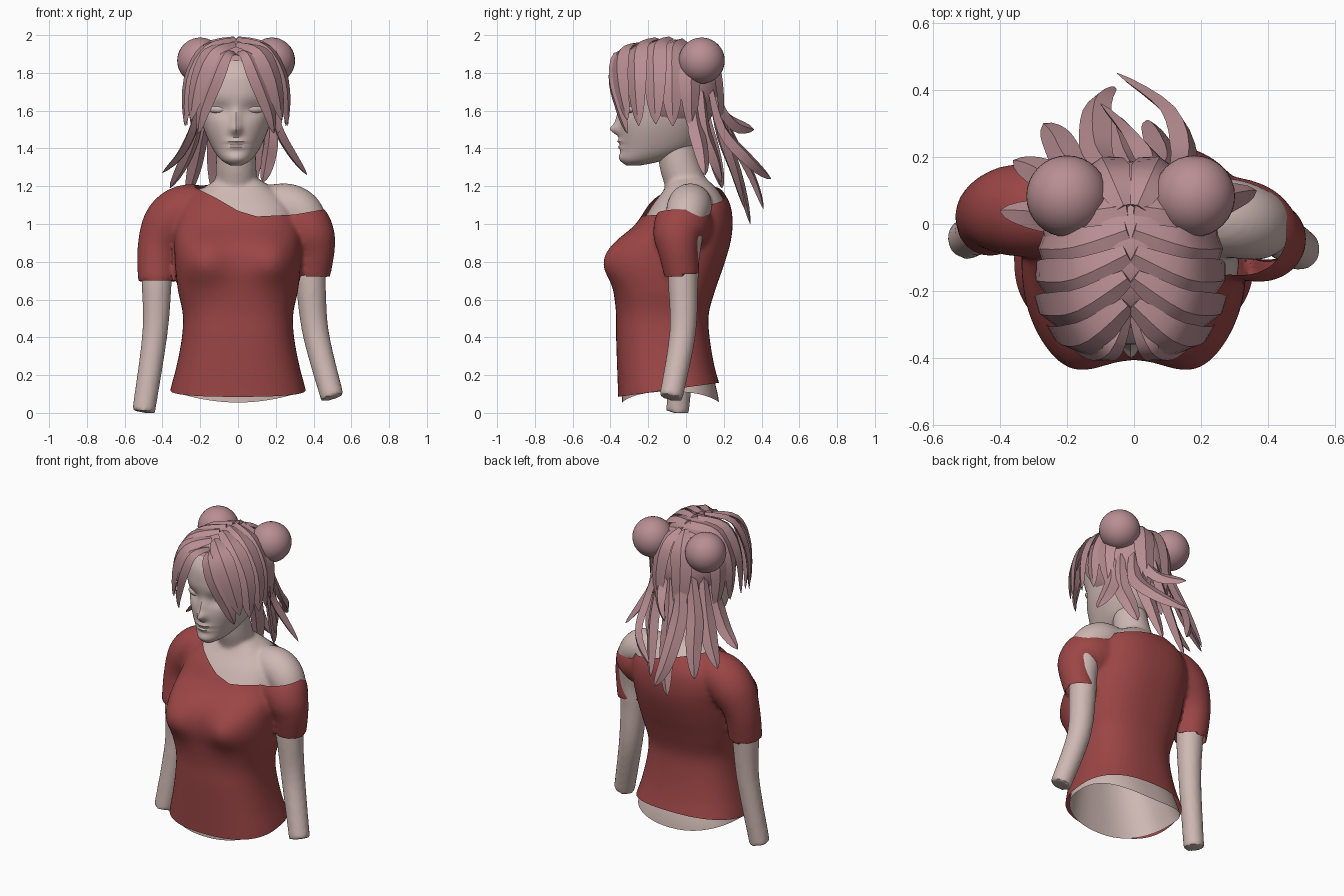
import bpy, bmesh
from math import cos, sin, pi, exp, copysign
from mathutils import Vector

if "Cube" in bpy.data.objects:
    bpy.data.objects.remove(bpy.data.objects["Cube"])

CX = -0.01  # head centre line

def material(name, rgb):
    m = bpy.data.materials.new(name)
    m.diffuse_color = (*rgb, 1)
    m.use_nodes = True
    m.node_tree.nodes["Principled BSDF"].inputs["Base Color"].default_value = m.diffuse_color
    return m

SKIN = material("skin", (0.62, 0.48, 0.45))
RED = material("red_cloth", (0.33, 0.06, 0.06))
HAIR = material("hair", (0.48, 0.27, 0.29))

def spline(rows, n=6):
    """Catmull-Rom interpolation of number tuples."""
    out = []
    for i in range(len(rows) - 1):
        a, b, c, d = rows[max(i - 1, 0)], rows[i], rows[i + 1], rows[min(i + 2, len(rows) - 1)]
        for t in (k / n for k in range(n)):
            out.append([q + 0.5 * t * (r - p + t * (2 * p - 5 * q + 4 * r - s + t * (3 * (q - r) + s - p)))
                        for p, q, r, s in zip(a, b, c, d)])
    return out + [list(rows[-1])]

def add_rings(bm, rings):
    """Bridge a list of rings and cap both ends."""
    vs = [[bm.verts.new(p) for p in r] for r in rings]
    for a, b in zip(vs, vs[1:]):
        for i in range(len(a)):
            j = (i + 1) % len(a)
            bm.faces.new((a[i], a[j], b[j], b[i]))
    bm.faces.new(vs[0][::-1])
    bm.faces.new(vs[-1])

def loft_rings(rows, cx=0, power=2.5, seg=64, n=6):
    """Rows of (z, half width, front y, back y) to superellipse rings."""
    rings = []
    for z, w, f, b in spline(rows, n):
        ring = []
        for i in range(seg):
            c, s = cos(2 * pi * i / seg), sin(2 * pi * i / seg)
            x, y = (copysign(abs(k) ** (2 / power), k) for k in (c, s))
            ring.append(Vector((cx + w * x, (f + b) / 2 + (b - f) / 2 * y, z)))
        rings.append(ring)
    return rings

def tube_rings(rows, seg=24):
    """Rows of (x, y, z, radius) to circles across the path."""
    pts = spline(rows)
    rings = []
    for i, p in enumerate(pts):
        t = (Vector(pts[min(i + 1, len(pts) - 1)][:3]) - Vector(pts[max(i - 1, 0)][:3])).normalized()
        u = t.cross(Vector((0, 1, 0))).normalized()
        v = t.cross(u)
        rings.append([Vector(p[:3]) + p[3] * (u * cos(2 * pi * k / seg) + v * sin(2 * pi * k / seg))
                      for k in range(seg)])
    return rings

def make(name, ring_sets, mat, voxel=0, smooth=6):
    """Mesh object from closed ring sets, optionally fused into one skin."""
    bm = bmesh.new()
    for rings in ring_sets:
        add_rings(bm, rings)
    bmesh.ops.recalc_face_normals(bm, faces=bm.faces)
    ob = bpy.data.objects.new(name, bpy.data.meshes.new(name))
    bm.to_mesh(ob.data)
    bpy.context.collection.objects.link(ob)
    if voxel:
        r = ob.modifiers.new("fuse", 'REMESH')
        r.mode, r.voxel_size = 'VOXEL', voxel
        s = ob.modifiers.new("soften", 'SMOOTH')
        s.factor, s.iterations = 0.5, smooth
        dg = bpy.context.evaluated_depsgraph_get()
        ob.data = bpy.data.meshes.new_from_object(ob.evaluated_get(dg))
        ob.modifiers.clear()
    ob.data.materials.clear()
    ob.data.materials.append(mat)
    return ob

def trim(ob, height, above):
    """Cut the mesh along the surface z = height(x, y)."""
    bm = bmesh.new()
    bm.from_mesh(ob.data)
    for v in bm.verts:
        v.co.z -= height(v.co.x, v.co.y)
    bmesh.ops.bisect_plane(bm, geom=bm.verts[:] + bm.edges[:] + bm.faces[:], plane_co=(0, 0, 0),
                           plane_no=(0, 0, 1), clear_outer=above, clear_inner=not above)
    for v in bm.verts:
        v.co.z += height(v.co.x, v.co.y)
    bm.to_mesh(ob.data)

def clamp(t):
    return min(1, max(0, t))

def bell(a, b):
    return exp(-(a * a + b * b) / 2)

def lookup(tab, x):
    for (a, p), (b, q) in zip(tab, tab[1:]):
        if x <= b:
            return p + (q - p) * max(0, (x - a) / (b - a))
    return tab[-1][1]

# shirt: torso with bust, plus two sleeves
TORSO = [(-.05, .38, -.36, .21), (.1, .363, -.36, .19), (.25, .325, -.365, .15), (.4, .297, -.37, .125),
         (.52, .292, -.37, .12), (.65, .318, -.38, .155), (.78, .333, -.385, .2), (.9, .337, -.36, .235),
         (1.0, .33, -.265, .247), (1.1, .3, -.2, .235), (1.18, .22, -.14, .19), (1.24, .13, -.11, .13)]
torso = loft_rings(TORSO)
for p in (p for ring in torso for p in ring if p.y < -0.08):
    p.y -= .08 * sum(bell((p.x - s * .2) / .1, (p.z - .8) / .088) for s in (-1, 1))
sleeve_covered = [(-.15, .04, 1.08, .12), (-.28, .04, 1.07, .138), (-.37, .04, 1.0, .135),
                  (-.425, .03, .87, .108), (-.43, 0, .69, .1)]
sleeve_dropped = [(.2, .02, 1.0, .14), (.33, -.02, .99, .15), (.385, -.045, .94, .13),
                  (.405, -.04, .86, .108), (.395, -.02, .72, .092)]
shirt = make("shirt", [torso, tube_rings(sleeve_covered), tube_rings(sleeve_dropped)], RED, 0.013, 6)
FRONT_NECK = [(-.32, 1.4), (-.24, 1.2), (-.12, 1.14), (0, 1.07), (.1, 1.04), (.3, 1.05), (.47, 1.08)]
BACK_NECK = [(-.32, 1.4), (-.22, 1.22), (0, 1.17), (.2, 1.12), (.42, 1.07)]

def neckline(x, y):
    k = clamp((y + .02) / .12)
    return lookup(FRONT_NECK, x) * (1 - k) + lookup(BACK_NECK, x) * k

trim(shirt, neckline, True)
trim(shirt, lambda x, y: .085 + .075 * clamp((y + .36) / .54), False)
# open the sleeve ends and level their hems
bm = bmesh.new()
bm.from_mesh(shirt.data)
bm.normal_update()
ends = [f for f in bm.faces if f.normal.z < -.7 and .6 < f.calc_center_median().z < .8
        and abs(f.calc_center_median().x) > .3]
bmesh.ops.delete(bm, geom=ends, context='FACES')
for v in bm.verts:
    if v.is_boundary and abs(v.co.x) > .3 and .6 < v.co.z < .8:
        v.co.z = .7 if v.co.x < 0 else .74
bm.to_mesh(shirt.data)

# body: torso, neck and arms
inner = [(z, w - .022, f + .022, b - .022) for z, w, f, b in TORSO]
neck = [(CX, .02, 1.06, .14), (CX, 0, 1.2, .112), (CX, -.035, 1.32, .107), (CX, -.06, 1.45, .1)]
arm_left = [(.12, .03, 1.1, .1), (.27, .02, 1.095, .118), (.36, 0, 1.025, .108), (.385, -.01, .85, .086),
            (.385, -.015, .7, .08), (.412, -.018, .42, .07), (.5, -.08, .08, .062)]
arm_right = [(-.12, .03, 1.09, .1), (-.27, .04, 1.065, .112), (-.365, .04, .98, .102), (-.425, .02, .85, .084),
             (-.43, 0, .7, .08), (-.44, -.01, .42, .067), (-.5, -.045, .005, .061)]
body = make("body", [loft_rings(inner), tube_rings(neck), tube_rings(arm_left), tube_rings(arm_right)],
            SKIN, 0.013, 4)
trim(body, lambda x, y: .055 + .5 * min(abs(x), .36) ** 2 - 4 * clamp(abs(x) - .37), False)

# head with nose, eye sockets, lips and chin
HEAD = [(1.31, .03, -.315, -.24), (1.34, .08, -.343, -.1), (1.4, .125, -.345, .03), (1.5, .17, -.352, .1),
        (1.6, .197, -.35, .14), (1.7, .207, -.36, .15), (1.8, .2, -.345, .14), (1.88, .16, -.28, .08),
        (1.94, .07, -.17, -.02)]
face = loft_rings(HEAD, CX, 2.2, 96, 10)
for p in (p for ring in face for p in ring if p.y < -0.1):
    x, z = p.x - CX, p.z
    p.y += (-.042 * bell(x / .02, (z - 1.5) / .02) - .022 * bell(x / .018, (z - 1.555) / .04)
            + .022 * sum(bell((x - s * .09) / .045, (z - 1.605) / .028) for s in (-1, 1))
            - .016 * bell(x / .035, (z - 1.437) / .009) - .014 * bell(x / .03, (z - 1.408) / .01)
            + .008 * bell(x / .04, (z - 1.422) / .005) - .01 * bell(x / .04, (z - 1.35) / .02))
make("head", [face], SKIN)

# eyes, hair buns and hair cap
def ball(name, loc, size, turn, mat):
    bpy.ops.mesh.primitive_uv_sphere_add(segments=32, ring_count=20, location=loc, rotation=(0, 0, turn))
    ob = bpy.context.object
    ob.name, ob.scale = name, size
    ob.data.materials.append(mat)
    return ob

for s, side in ((-1, "right"), (1, "left")):
    ball(side + "_eye", (CX + s * .1, -.295, 1.607), (.05, .02, .02), s * .35, SKIN)
    ball(side + "_hair_bun", (CX + s * .19, .083, 1.865), (.122, .122, .122), 0, HAIR)
cap = ball("hair_cap", (CX, -.085, 1.72), (.24, .272, .258), 0, HAIR)
bm = bmesh.new()
bm.from_mesh(cap.data)
bmesh.ops.bisect_plane(bm, geom=bm.verts[:] + bm.edges[:] + bm.faces[:], plane_co=(0, -.84, .58),
                       plane_no=(0, -.87, -.5), clear_outer=True)
bm.to_mesh(cap.data)

def strand(points, width, thick):
    """Tapered lock of hair with a flat diamond section."""
    pts = [Vector(p) for p in spline(points, 4)]
    rings = []
    for i, p in enumerate(pts):
        t = i / (len(pts) - 1)
        d = (pts[min(i + 1, len(pts) - 1)] - pts[max(i - 1, 0)]).normalized()
        out = p - Vector((CX, -.08, min(p.z, 1.65)))
        out = (out - d * out.dot(d)).normalized()
        a = d.cross(out) * width * (min(1, .35 + 1.6 * t) * (1 - t ** 5) + .05)
        b = out * thick * (min(1, .5 + t) * (1 - t ** 4) + .05)
        rings.append([p + a, p + b, p - a, p - b * .7])
    return rings

# fringe and side locks, mirrored about the parting
FRINGE = [[(.015, -.27, 1.9), (.06, -.37, 1.89), (.115, -.385, 1.76), (.175, -.345, 1.6), (.2, -.31, 1.48)],
          [(.01, -.24, 1.95), (.12, -.335, 1.91), (.195, -.345, 1.76), (.24, -.31, 1.55)],
          [(.01, -.16, 1.975), (.15, -.25, 1.93), (.245, -.26, 1.76), (.27, -.25, 1.52)],
          [(.01, -.09, 1.98), (.16, -.16, 1.935), (.255, -.165, 1.76), (.275, -.16, 1.53)],
          [(.01, -.02, 1.97), (.16, -.07, 1.925), (.25, -.075, 1.75), (.26, -.07, 1.52)],
          [(.01, .05, 1.945), (.14, .03, 1.9), (.235, .02, 1.75), (.225, .03, 1.48)],
          [(.02, .05, 1.95), (.06, .14, 1.88), (.08, .18, 1.7), (.07, .19, 1.45)]]
make("hair_fringe", [strand([(CX + s * x, y, z) for x, y, z in pts], .05 if i == 0 else .066, .024)
                     for i, pts in enumerate(FRINGE) for s in (-1, 1)], HAIR)

# long locks blown back
BACK = [[(.1, .12, 1.75), (.15, .19, 1.5), (.11, .33, 1.34), (-.05, .45, 1.24)],
        [(0, .15, 1.78), (-.03, .2, 1.5), (-.06, .29, 1.2), (-.1, .34, 1.0)],
        [(-.06, .15, 1.75), (-.11, .22, 1.5), (-.11, .35, 1.24), (-.06, .41, 1.08)],
        [(-.12, .12, 1.75), (-.19, .18, 1.5), (-.23, .25, 1.3), (-.27, .3, 1.14)],
        [(-.18, .08, 1.7), (-.23, .12, 1.48), (-.29, .16, 1.32), (-.36, .19, 1.19)],
        [(-.21, .02, 1.7), (-.23, .02, 1.52), (-.3, .03, 1.37), (-.4, .04, 1.27)],
        [(.2, .03, 1.7), (.21, .05, 1.52), (.28, .08, 1.38), (.365, .1, 1.26)],
        [(.02, .14, 1.8), (.05, .18, 1.62), (0, .25, 1.53), (-.1, .36, 1.5)],
        [(.06, .14, 1.75), (.09, .18, 1.5), (.07, .25, 1.28), (.04, .31, 1.08)],
        [(.17, .08, 1.7), (.18, .1, 1.48), (.16, .15, 1.34), (.13, .19, 1.22)]]
make("hair_back", [strand(p, .05, .028) for p in BACK], HAIR)

# smooth shading with sharp creases
bpy.ops.object.select_all(action='SELECT')
bpy.context.view_layer.objects.active = body
bpy.ops.object.shade_smooth_by_angle(angle=0.6)
